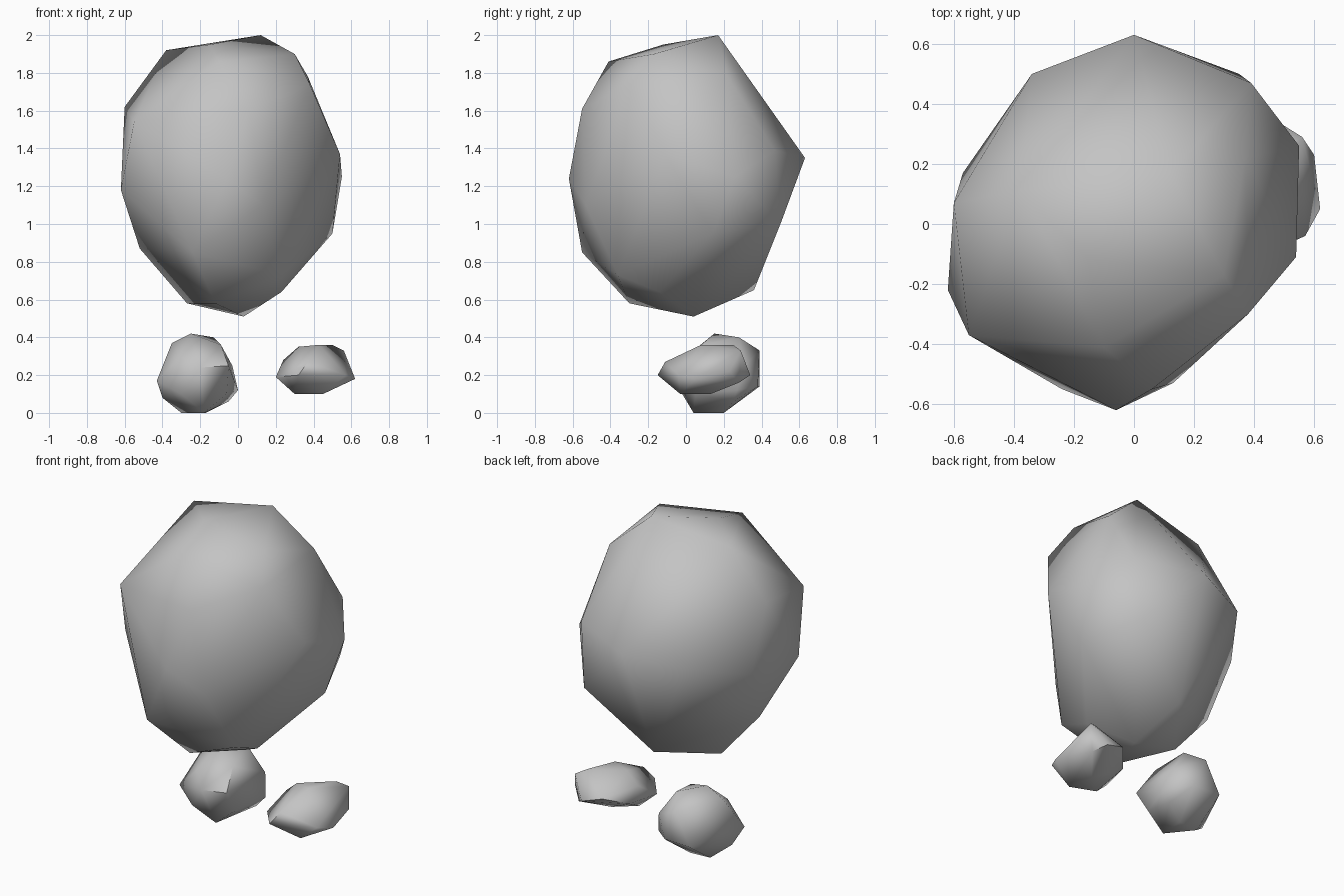
import bpy
import bmesh
import math

# Remove only the default cube
default_cube = bpy.data.objects.get("Cube")
if default_cube:
    bpy.data.objects.remove(default_cube, do_unlink=True)

# Single stone colour
stone = bpy.data.materials.new("grey_stone")
stone.use_nodes = True
STONE_COLOUR = (.55, .55, .55, 1)
stone.diffuse_color = STONE_COLOUR
stone.node_tree.nodes["Principled BSDF"].inputs["Base Color"].default_value = STONE_COLOUR


def chiselled_rock(name, *bands):
    """Smooth-shaded rock: the convex hull of bands of chiselled corners."""
    bm = bmesh.new()
    for band in bands:
        for corner in band:
            bm.verts.new(corner)
    bmesh.ops.convex_hull(bm, input=list(bm.verts))

    # Corners that ended up inside the hull carry no faces
    buried = [vert for vert in bm.verts if not vert.link_faces]
    bmesh.ops.delete(bm, geom=buried, context='VERTS')
    bmesh.ops.recalc_face_normals(bm, faces=bm.faces)

    mesh = bpy.data.meshes.new(name)
    bm.to_mesh(mesh)
    bm.free()
    mesh.materials.append(stone)
    rock = bpy.data.objects.new(name, mesh)
    bpy.context.collection.objects.link(rock)

    # Soft shading with only the hardest chips left sharp
    bpy.ops.object.select_all(action='DESELECT')
    rock.select_set(True)
    bpy.context.view_layer.objects.active = rock
    bpy.ops.object.shade_smooth_by_angle(angle=math.radians(62))
    return rock


# Large boulder: crown, shoulders, waist, flanks and underside
crown = [
    (.12, .17, 2), (-.38, .11, 1.92), (-.1, -.41, 1.86),
    (-.15, -.12, 1.95), (.3, -.17, 1.9), (.37, .22, 1.78),
]
shoulders = [
    (.38, -.3, 1.74), (.08, .34, 1.74), (-.6, .07, 1.62),
    (.06, -.55, 1.61), (-.55, -.37, 1.54),
]
waist = [
    (-.62, -.22, 1.18), (-.06, -.62, 1.24), (.54, -.11, 1.37),
    (.55, .26, 1.25), (.39, .47, 1.39), (0, .63, 1.35),
    (-.34, .5, 1.3), (-.57, .17, 1.2), (.13, -.53, 1.1),
]
flanks = [
    (-.52, .02, .87), (-.24, -.55, .85), (.5, .14, .95),
    (.35, .5, 1), (.23, -.36, .73),
]
underside = [
    (.03, .04, .51), (-.27, .04, .58), (-.12, -.3, .58),
    (.23, -.14, .64), (-.03, .36, .65),
]
chiselled_rock("large_boulder", crown, shoulders, waist, flanks, underside)

# Round stone: top, sides and base
round_top = [
    (-.25, .15, .42), (-.13, .28, .4), (-.35, .15, .37),
    (-.09, .08, .36), (-.2, .39, .33), (-.3, .02, .3),
]
round_sides = [
    (-.03, .31, .25), (-.05, -.04, .25), (-.2, -.07, .24),
    (-.43, .04, .17), (0, .27, .12), (-.3, .39, .14), (-.12, .38, .14),
]
round_base = [
    (-.4, .12, .08), (-.05, .25, .06), (-.06, .05, .1),
    (-.3, -.02, .1), (-.18, .04, 0), (-.3, .19, 0), (-.17, .2, 0),
]
chiselled_rock("round_stone", round_top, round_sides, round_base)

# Flat stone: top, rim and base, pointed at the front
flat_top = [
    (.43, .08, .36), (.32, .12, .35), (.5, .25, .36),
    (.56, .29, .33), (.37, -.11, .27), (.24, .13, .28),
]
flat_rim = [
    (.2, 0, .19), (.32, -.15, .2), (.57, -.04, .2), (.62, .05, .18),
    (.6, .23, .22), (.48, .34, .2), (.35, .32, .24), (.25, .2, .19),
]
flat_base = [
    (.45, -.03, .1), (.3, .03, .1), (.42, .13, .1), (.54, .28, .16),
]
chiselled_rock("flat_stone", flat_top, flat_rim, flat_base)
